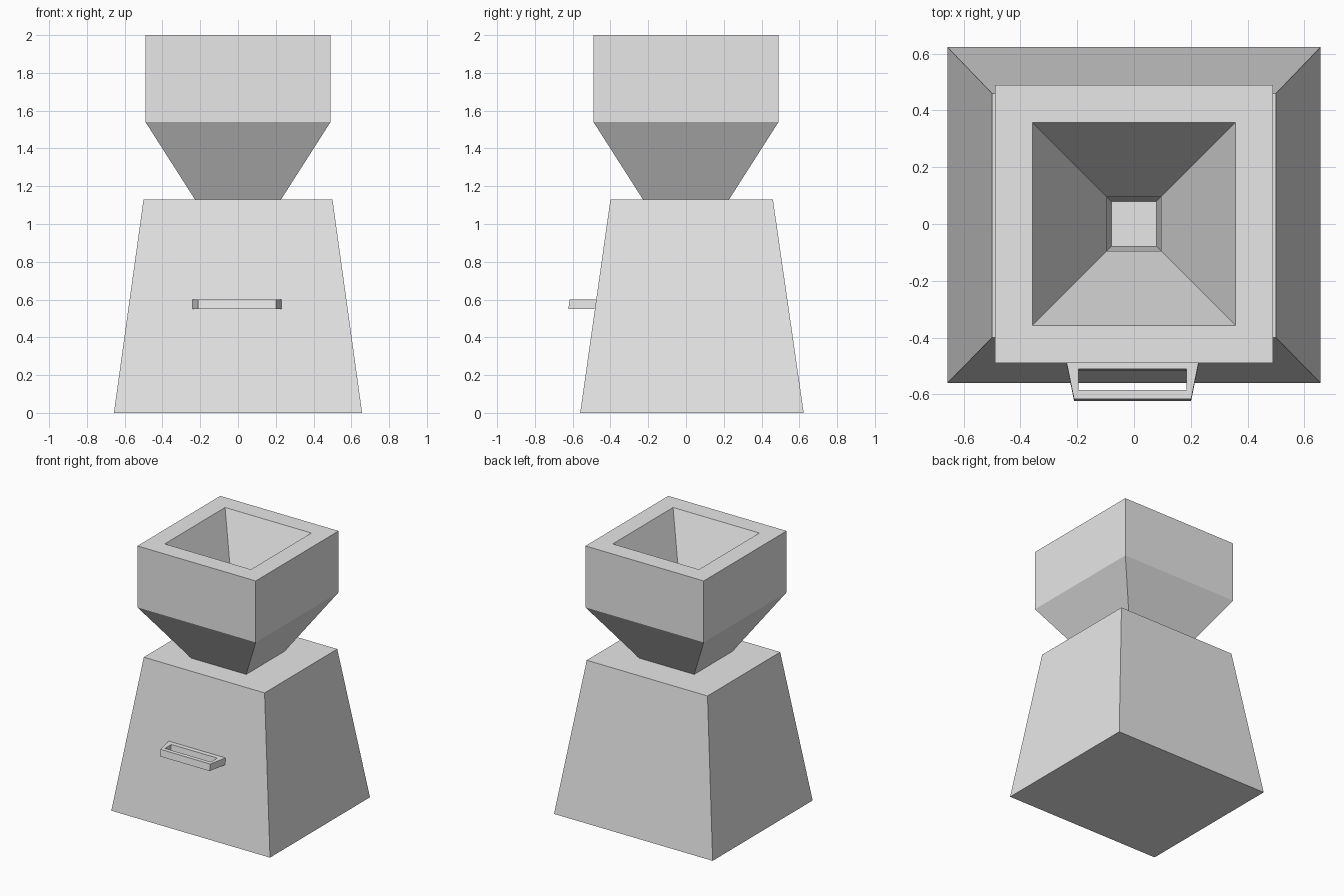
import bpy
import bmesh

old = bpy.data.objects.get("Cube")
if old:
    bpy.data.objects.remove(old, do_unlink=True)

grey = bpy.data.materials.new("light_grey")
grey.use_nodes = True
colour = (0.8, 0.8, 0.8, 1)
grey.diffuse_color = colour
grey.node_tree.nodes["Principled BSDF"].inputs["Base Color"].default_value = colour


def rect(half_x, y0, y1, z, half_x1=None):
    """Four corners of a rectangle or trapezoid at height z."""
    back = half_x if half_x1 is None else half_x1
    return [(-half_x, y0, z), (half_x, y0, z), (back, y1, z), (-back, y1, z)]


def square(half, z):
    return rect(half, -half, half, z)


def skin(name, rings, ring_closed):
    """Join four-cornered rings; either cap the ends or join last to first."""
    bm = bmesh.new()
    loops = [[bm.verts.new(p) for p in ring] for ring in rings]
    pairs = list(zip(loops, loops[1:]))
    if ring_closed:
        pairs.append((loops[-1], loops[0]))
    else:
        bm.faces.new(loops[0])
        bm.faces.new(loops[-1])
    for a, b in pairs:
        for i in range(4):
            j = (i + 1) % 4
            bm.faces.new((a[i], a[j], b[j], b[i]))
    bmesh.ops.recalc_face_normals(bm, faces=bm.faces)
    mesh = bpy.data.meshes.new(name)
    bm.to_mesh(mesh)
    bm.free()
    mesh.materials.append(grey)
    obj = bpy.data.objects.new(name, mesh)
    bpy.context.scene.collection.objects.link(obj)
    return obj


# Tapered body
skin("base", [rect(0.657, -0.56, 0.623, 0), rect(0.5, -0.4, 0.46, 1.13)], False)

# Square funnel with a sloping inside and a narrow throat
skin("hopper", [square(0.228, 1.13), square(0.49, 1.54), square(0.49, 2),
                square(0.357, 2), square(0.095, 1.33), square(0.08, 1.13)], True)

# Drawer handle: a thin open frame, leaning with the front of the body
top, bottom, lean = 0.6, 0.55, 0.007
handle = skin("drawer_handle", [
    rect(0.206, -0.616, -0.47, top, 0.236),
    rect(0.19, -0.585, -0.51, top),
    rect(0.19, -0.585 - lean, -0.51 - lean, bottom),
    rect(0.206, -0.616 - lean, -0.47 - lean, bottom, 0.236)], True)
handle.location.x = -0.005
